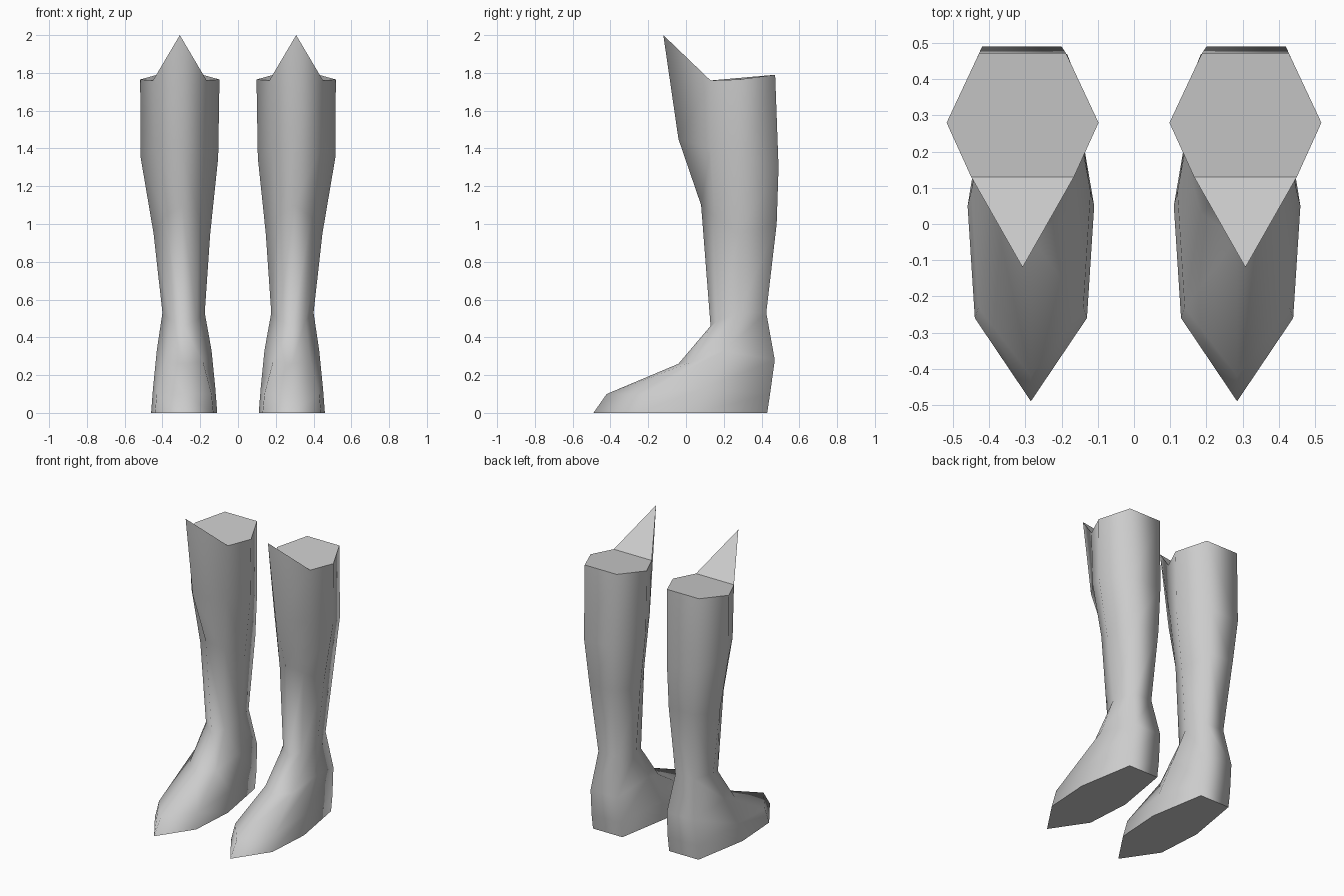
import bpy, bmesh

if "Cube" in bpy.data.objects:
    bpy.data.objects.remove(bpy.data.objects["Cube"])

# One neutral grey for the whole pair
grey = bpy.data.materials.new("grey")
grey.diffuse_color = (0.6, 0.6, 0.6, 1)
grey.use_nodes = True
grey.node_tree.nodes["Principled BSDF"].inputs["Base Color"].default_value = grey.diffuse_color

# Each ring from sole to cuff: (centre x,
#   front y, front z,
#   instep half width, y, z,
#   side half width, y, z,
#   back half width, y, z)
RINGS = [
    (0.285, -0.49, 0.00, 0.155, -0.26, 0.00, 0.175, 0.05, 0.00, 0.11, 0.43, 0.00),   # sole
    (0.285, -0.42, 0.10, 0.145, -0.23, 0.10, 0.165, 0.09, 0.13, 0.11, 0.445, 0.10),  # toe
    (0.285, -0.04, 0.26, 0.10, 0.03, 0.27, 0.145, 0.20, 0.33, 0.10, 0.47, 0.28),     # instep and heel
    (0.288, 0.13, 0.46, 0.07, 0.17, 0.49, 0.112, 0.28, 0.53, 0.07, 0.425, 0.53),     # ankle
    (0.297, 0.08, 1.10, 0.09, 0.15, 1.04, 0.150, 0.28, 0.95, 0.09, 0.48, 1.00),      # lower calf
    (0.310, -0.04, 1.45, 0.13, 0.13, 1.40, 0.205, 0.28, 1.35, 0.11, 0.49, 1.30),     # upper calf
    (0.308, -0.12, 2.00, 0.142, 0.13, 1.76, 0.210, 0.28, 1.765, 0.12, 0.472, 1.79),  # cuff and peak
]


def ring_points(r, side):
    """Seven points around the boot, starting at the front ridge."""
    cx, fy, fz = r[:3]
    triples = [r[i:i + 3] for i in (3, 6, 9)]
    pts = [(cx, fy, fz)]
    pts += [(cx + w, y, z) for w, y, z in triples]
    pts += [(cx - w, y, z) for w, y, z in reversed(triples)]
    return [(side * x, y, z) for x, y, z in pts]


def make_boot(name, side):
    bm = bmesh.new()
    rings = [[bm.verts.new(p) for p in ring_points(r, side)] for r in RINGS]
    # Shaft and foot walls
    for a, b in zip(rings, rings[1:]):
        for i in range(7):
            j = (i + 1) % 7
            bm.faces.new((a[i], a[j], b[j], b[i])).smooth = True
    # Sole, top lid, and back of the pointed peak
    top = rings[-1]
    caps = [bm.faces.new(list(reversed(rings[0]))),
            bm.faces.new(top[1:]),
            bm.faces.new((top[0], top[1], top[6]))]
    for f in caps:
        for e in f.edges:
            e.smooth = False
    bmesh.ops.recalc_face_normals(bm, faces=bm.faces)
    mesh = bpy.data.meshes.new(name)
    bm.to_mesh(mesh)
    bm.free()
    mesh.materials.append(grey)
    obj = bpy.data.objects.new(name, mesh)
    bpy.context.collection.objects.link(obj)


make_boot("left_boot", -1)
make_boot("right_boot", 1)
